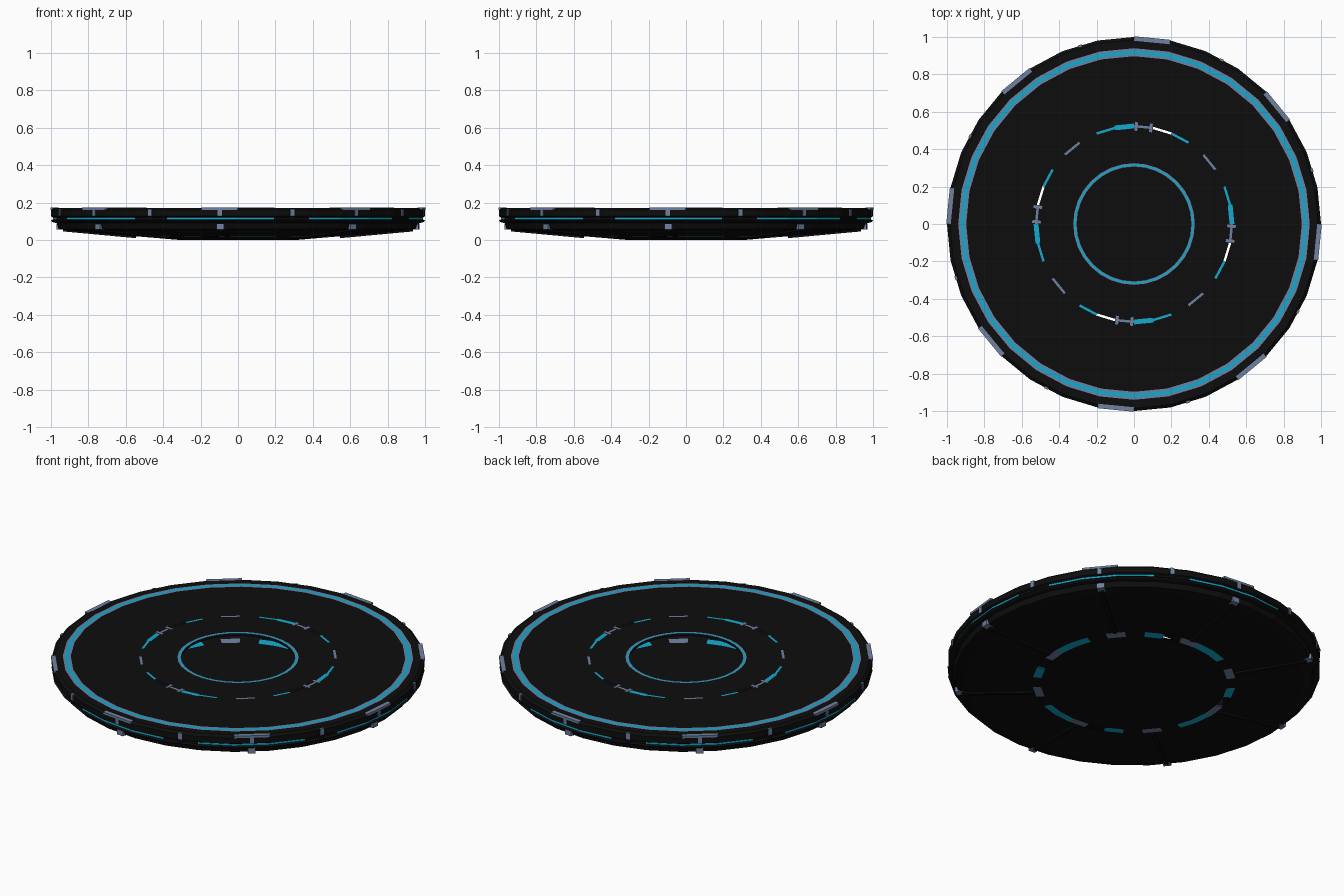
import bpy, bmesh, math
from mathutils import Matrix, Vector

if "Cube" in bpy.data.objects:
    bpy.data.objects.remove(bpy.data.objects["Cube"])

N = 32
STEP = 2 * math.pi / N

def mat(name, c):
    m = bpy.data.materials.new(name)
    m.diffuse_color = (*c, 1)
    m.use_nodes = True
    m.node_tree.nodes["Principled BSDF"].inputs["Base Color"].default_value = m.diffuse_color
    return m

MATS = [mat("black_hull", (0.004, 0.004, 0.004)),
        mat("cyan_light", (0.006, 0.40, 0.63)),
        mat("blue_grey_metal", (0.16, 0.22, 0.35))]
BLACK, CYAN, GREY = 0, 1, 2

def finish(bm, name):
    me = bpy.data.meshes.new(name)
    bm.to_mesh(me)
    bm.free()
    for m in MATS:
        me.materials.append(m)
    ob = bpy.data.objects.new(name, me)
    bpy.context.collection.objects.link(ob)
    return ob

# colour of each sector of the slotted rings (None = open gap), repeats every quarter
SLOT = {0: GREY, 1: None, 2: CYAN, 3: BLACK, 4: GREY, 5: BLACK, 6: CYAN, 7: CYAN}

def strip_colour(tag, k):
    if tag == "slot":
        return SLOT[k % 8]
    if tag == "wide":
        return CYAN if k % 8 == 7 else BLACK
    if tag == "rim":
        return BLACK if k % 4 == 2 else CYAN
    return tag

# hull section: radius, height, colour of the band leading to the next point
P = [(0, 0, 0), (.31, 0, 0), (.5, .016, "slot"), (.545, .02, 0), (.91, .05, 0),
     (.96, .06, 0), (.97, .09, 0), (.99, .095, 0), (1, .103, 0), (.99, .110, "rim"),
     (.99, .121, 0), (1, .127, 0), (1, .160, 0), (.985, .172, 0),
     (.94, .172, GREY), (.929, .172, CYAN), (.908, .172, GREY), (.897, .172, 0),
     (.537, .172, "wide"), (.53, .172, "slot"), (.517, .172, "wide"), (.511, .172, 0),
     (.325, .172, GREY), (.32, .172, CYAN), (.31, .172, GREY), (.305, .172, 0),
     (.305, .157, 0), (.517, .157, "slot"), (.53, .157, 0), (.96, .155, 0),
     (.96, .10, 0), (.9, .065, 0), (.545, .03, "slot"), (.5, .026, 0),
     (.31, .01, 0), (0, .01, 0)]

bm = bmesh.new()
rings = []
for k in range(N):
    a = math.pi / 2 - k * STEP          # clockwise from the back
    rings.append([bm.verts.new((r * math.cos(a), r * math.sin(a), z)) for r, z, _ in P])
for k in range(N):
    A, B = rings[k], rings[(k + 1) % N]
    for i in range(len(P) - 1):
        c = strip_colour(P[i][2], k)
        if c is None:
            continue
        if P[i][0] == 0:
            f = bm.faces.new((A[i], A[i + 1], B[i + 1]))
        elif P[i + 1][0] == 0:
            f = bm.faces.new((A[i], A[i + 1], B[i]))
        else:
            f = bm.faces.new((A[i], A[i + 1], B[i + 1], B[i]))
        f.material_index = c
bmesh.ops.remove_doubles(bm, verts=bm.verts[:], dist=1e-5)
loose = [v for v in bm.verts if not v.link_faces]
bmesh.ops.delete(bm, geom=loose, context='VERTS')
bmesh.ops.recalc_face_normals(bm, faces=bm.faces[:])
finish(bm, "disc_hull")

def blocks(name, sectors, r0, r1, width, z0, z1, colour, rise=0, shift=0):
    """Block repeated at sector centres; rise lifts the outer end."""
    bm = bmesh.new()
    for k in sectors:
        rot = Matrix.Rotation(math.pi / 2 - (k + .5) * STEP, 4, 'Z')
        vs = bmesh.ops.create_cube(bm, size=1)["verts"]
        for v in vs:
            t = v.co.x + .5
            v.co = rot @ Vector((r0 + (r1 - r0) * t, shift + v.co.y * width,
                                 (z0 if v.co.z < 0 else z1) + rise * t))
    for f in bm.faces:
        f.material_index = colour
    return finish(bm, name)

every4 = range(0, N, 4)
between = range(2, N, 4)
quarters = range(0, N, 8)

# rim fittings
blocks("rim_plate", every4, .975, .999, .194, .161, .173, GREY)
blocks("rim_plate_stem", every4, .975, .998, .022, .127, .163, GREY)
blocks("rim_clip", between, .975, 1.0, .022, .128, .166, GREY)
blocks("rim_clip_foot", between, .975, .992, .022, .108, .13, BLACK)
blocks("lower_block", every4, .92, .972, .042, .055, .085, GREY)

# underside spokes
blocks("underside_spoke", every4, .55, .94, .022, .010, .03, BLACK, rise=.036)

# inner posts under the slotted ring and their metal clips
blocks("inner_post", quarters, .47, .56, .06, .028, .158, BLACK)
for side, s in (("left", .04), ("right", -.04)):
    blocks("slot_clip_" + side, quarters, .497, .543, .016, .165, .1735, GREY, shift=s)
